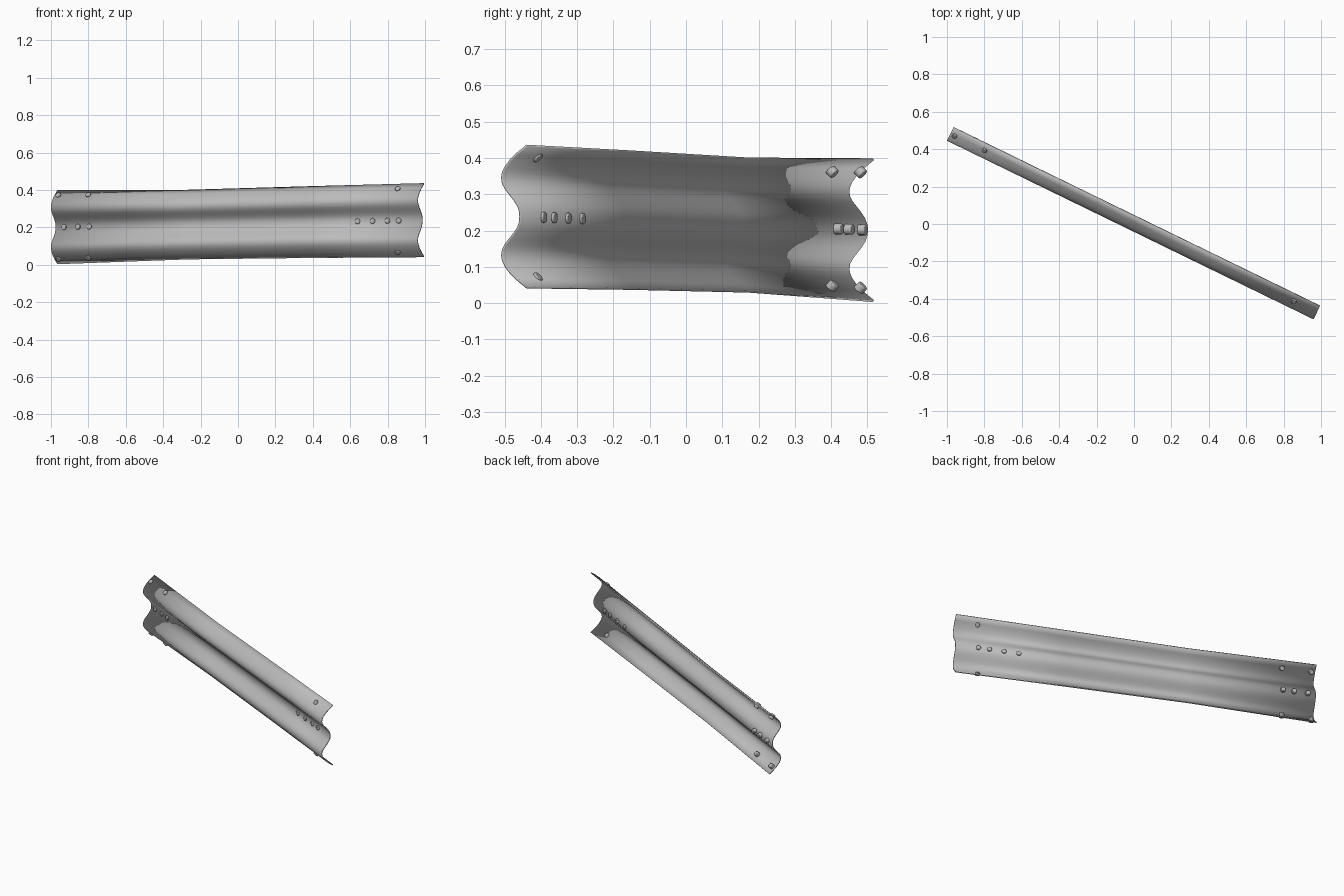
import bpy, bmesh
from mathutils import Vector

cube = bpy.data.objects.get("Cube")
if cube:
    bpy.data.objects.remove(cube, do_unlink=True)


def make_material(name, value):
    mat = bpy.data.materials.new(name)
    mat.use_nodes = True
    colour = (value, value, value, 1)
    mat.diffuse_color = colour
    mat.node_tree.nodes["Principled BSDF"].inputs["Base Color"].default_value = colour
    return mat


steel = make_material("galvanised grey", 0.5)

# Beam frame: along runs down the length, back points behind the beam
start = Vector((-1.0, 0.445, 0))
along = Vector((0.899, -0.438, 0)).normalized()
back = Vector((0.438, 0.899, 0)).normalized()
length = 2.18

# Upper half of the W section: height from the middle, depth behind the peaks
half = [(0, .056), (.015, .055), (.03, .049), (.045, .038), (.06, .025), (.075, .012),
        (.09, .003), (.107, 0), (.122, .003), (.136, .010), (.155, .025), (.175, .047), (.198, .078)]
section = [(-h, d) for h, d in reversed(half[1:])] + half

# Stations along the length: fraction, middle height, height scale
stations = [(0, .201, 1), (.358, .215, .94), (.695, .2285, .97), (1, .2385, 1)]


def point(t, h, d):
    """Position on the slightly bent beam."""
    for (t0, m0, s0), (t1, m1, s1) in zip(stations, stations[1:]):
        if t <= t1:
            break
    f = (t - t0) / (t1 - t0)
    p = start + along * (length * t) + back * d
    p.z = m0 + (m1 - m0) * f + h * (s0 + (s1 - s0) * f)
    return p


def finish(obj, angle):
    bpy.ops.object.select_all(action="DESELECT")
    obj.select_set(True)
    bpy.context.view_layer.objects.active = obj
    bpy.ops.object.shade_smooth_by_angle(angle=angle)


# Corrugated rail, thickened towards the back
bm = bmesh.new()
rows = [[bm.verts.new(point(t, h, d)) for h, d in section] for t, _, _ in stations]
for a, b in zip(rows, rows[1:]):
    for j in range(len(section) - 1):
        bm.faces.new((a[j], b[j], b[j + 1], a[j + 1]))
mesh = bpy.data.meshes.new("guard_rail")
bm.to_mesh(mesh)
bm.free()
rail = bpy.data.objects.new("guard_rail", mesh)
bpy.context.collection.objects.link(rail)
mesh.materials.append(steel)
thick = rail.modifiers.new("thickness", "SOLIDIFY")
thick.thickness = 0.006
thick.offset = -1
finish(rail, 0.7)


def add_bolt(name, x, h, d, slope, rear):
    """Short bolt through the sheet, square to its surface."""
    t = (x - start.x - back.x * d) / (along.x * length)
    axis = (back - Vector((0, 0, slope))).normalized()
    front = 0.007
    centre = point(t, h, d) + axis * (rear - front) / 2
    bpy.ops.mesh.primitive_cylinder_add(
        vertices=16, radius=0.015, depth=rear + front, location=centre,
        rotation=axis.to_track_quat("Z", "Y").to_euler())
    bolt = bpy.context.object
    bolt.name = name
    bolt.data.materials.append(steel)
    bevel = bolt.modifiers.new("rounded_rim", "BEVEL")
    bevel.width = 0.003
    bevel.segments = 2
    finish(bolt, 0.7)


# Bolts in the middle valley and on both flanges, at each end
ends = [("right", (-.93, -.855, -.795), (-.96, -.80), .026),
        ("left", (.64, .72, .80, .86), (.855,), .012)]
for side, valley_xs, flange_xs, rear in ends:
    for i, x in enumerate(valley_xs):
        add_bolt(f"{side}_valley_bolt_{i + 1}", x, 0, .056, 0, rear)
    for i, x in enumerate(flange_xs):
        for label, sign in (("upper", 1), ("lower", -1)):
            add_bolt(f"{side}_{label}_flange_bolt_{i + 1}", x, sign * .17, .041, sign * 1.1 ** -1, rear)
